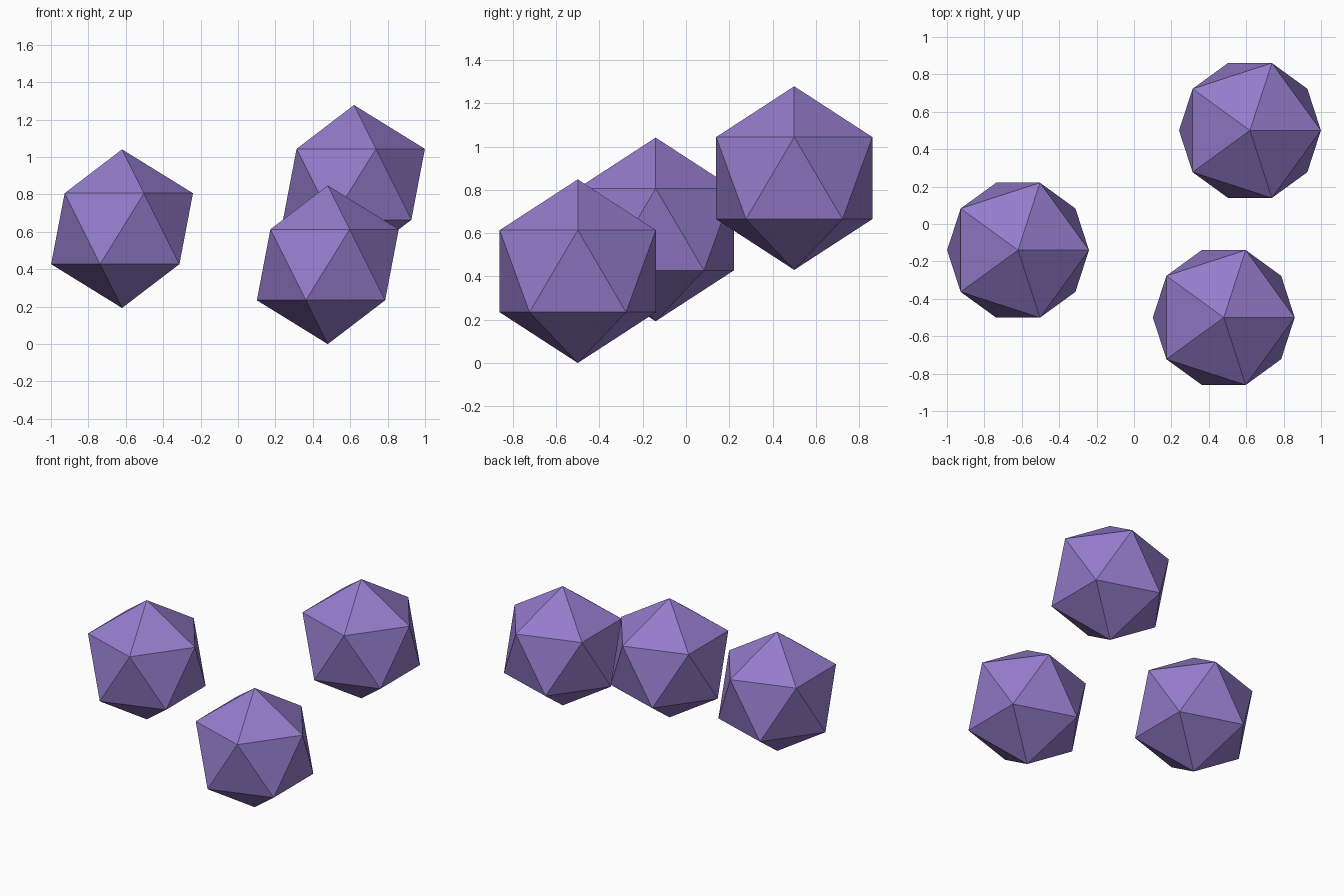
import bpy

if "Cube" in bpy.data.objects:
    bpy.data.objects.remove(bpy.data.objects["Cube"])

RADIUS = 0.424

purple = bpy.data.materials.new("purple")
purple.diffuse_color = (0.30, 0.20, 0.60, 1.0)
purple.use_nodes = True
purple.node_tree.nodes["Principled BSDF"].inputs["Base Color"].default_value = purple.diffuse_color


def gem(name, location):
    # Flat-faced icosahedron standing on one point
    bpy.ops.mesh.primitive_ico_sphere_add(subdivisions=1, radius=RADIUS, location=location)
    obj = bpy.context.object
    obj.name = name
    obj.data.materials.append(purple)
    bpy.ops.object.shade_flat()
    return obj


# Three floating gems at rising heights
gem("low_gem", (0.48, -0.50, RADIUS))
gem("middle_gem", (-0.62, -0.14, RADIUS + 0.193))
gem("high_gem", (0.62, 0.50, RADIUS + 0.43))
